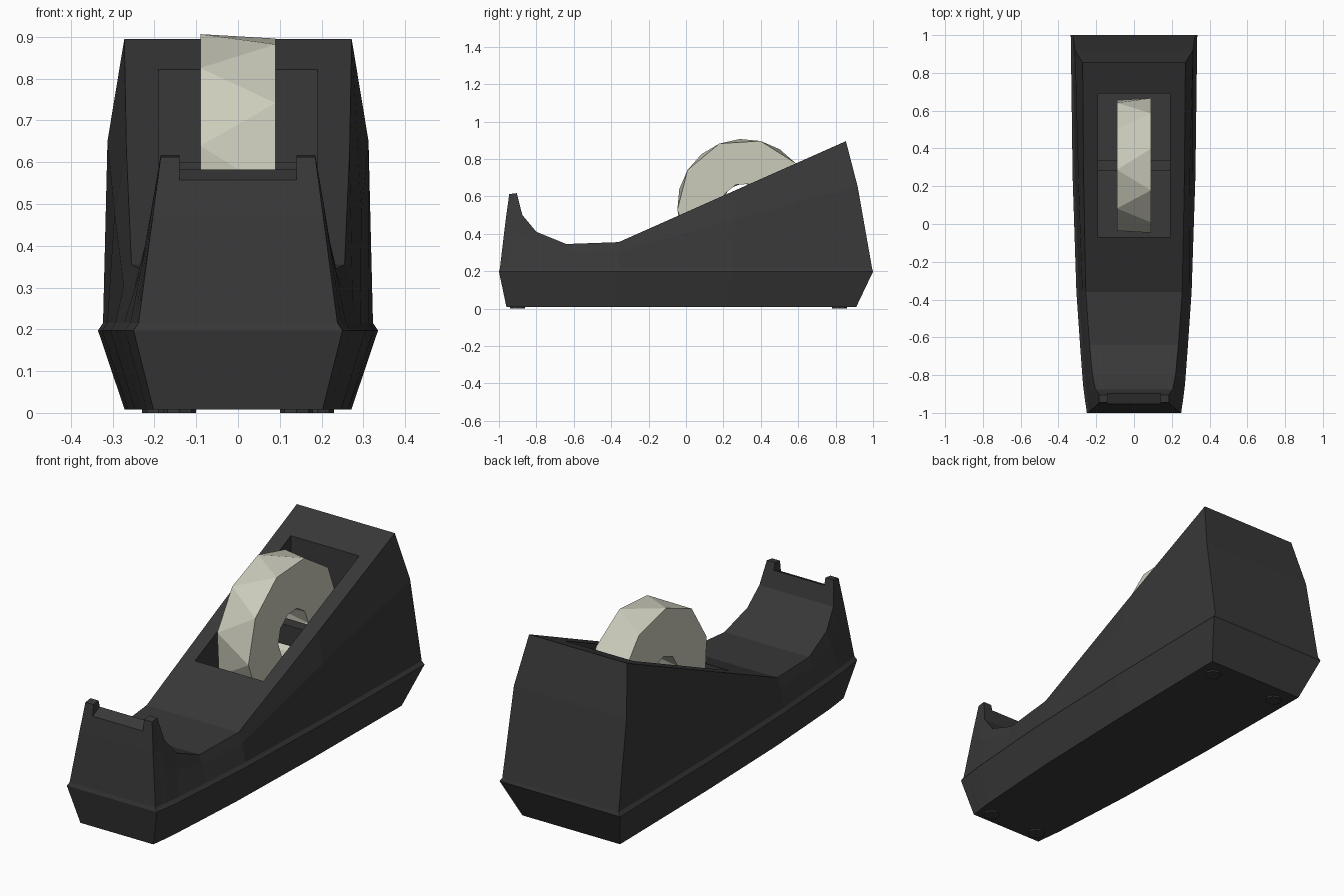
import bpy
import bmesh
from math import sin, cos, pi

cube = bpy.data.objects.get("Cube")
if cube:
    bpy.data.objects.remove(cube, do_unlink=True)


def material(name, color):
    m = bpy.data.materials.new(name)
    m.use_nodes = True
    m.diffuse_color = color
    bsdf = m.node_tree.nodes["Principled BSDF"]
    bsdf.inputs["Base Color"].default_value = color
    bsdf.inputs["Roughness"].default_value = 0.6
    return m


black = material("black plastic", (0.04, 0.04, 0.04, 1))
cream = material("cream tape", (0.6, 0.6, 0.5, 1))


def finish(bm, name, mat):
    bmesh.ops.recalc_face_normals(bm, faces=bm.faces)
    mesh = bpy.data.meshes.new(name)
    bm.to_mesh(mesh)
    bm.free()
    mesh.materials.append(mat)
    ob = bpy.data.objects.new(name, mesh)
    bpy.context.collection.objects.link(ob)
    return ob


def box(name, center, size, mat, tilt=0):
    bm = bmesh.new()
    bmesh.ops.create_cube(bm, size=1)
    bmesh.ops.scale(bm, vec=size, verts=bm.verts)
    ob = finish(bm, name, mat)
    ob.location = center
    ob.rotation_euler.x = tilt
    return ob


def cut(target, cutter):
    cutter.hide_render = True
    mod = target.modifiers.new("cut", 'BOOLEAN')
    mod.operation = 'DIFFERENCE'
    mod.solver = 'EXACT'
    mod.object = cutter
    bpy.context.view_layer.objects.active = target
    bpy.ops.object.modifier_apply(modifier=mod.name)
    bpy.data.objects.remove(cutter, do_unlink=True)


# Body: cross-sections from front to back
# (rim y, rim half-width, top y, top z, top half-width, side bulge)
stations = [
    (-1.0, 0.25, -0.945, 0.612, 0.185, 0.0),
    (-0.96, 0.255, -0.905, 0.617, 0.185, 0.0),
    (-0.93, 0.26, -0.875, 0.5, 0.205, 0.0),
    (-0.85, 0.27, -0.8, 0.41, 0.22, 0.0),
    (-0.65, 0.285, -0.64, 0.345, 0.235, 0.0),
    (-0.36, 0.305, -0.36, 0.355, 0.255, 0.005),
    (0.25, 0.325, 0.25, 0.626, 0.267, 0.012),
    (1.0, 0.335, 0.855, 0.895, 0.272, 0.022),
]
bm = bmesh.new()
rings = []
for ry, rw, ty, tz, tw, bulge in stations:
    sw, sz, k = rw - 0.012, 0.215, 0.64
    side = [
        (rw * 0.81, ry * 0.935 - 0.025, 0.008),
        (rw, ry, 0.197),
        (sw, ry * 0.995, sz),
        (sw + (tw - sw) * k + bulge, ry + (ty - ry) * k + bulge * 0.5, sz + (tz - sz) * k),
        (tw, ty, tz),
    ]
    loop = side + [(-x, y, z) for x, y, z in reversed(side)]
    rings.append([bm.verts.new(p) for p in loop])
n = len(rings[0])
for a, b in zip(rings, rings[1:]):
    for j in range(n):
        i = (j + 1) % n
        bm.faces.new((a[j], a[i], b[i], b[j]))
for r in (rings[0], rings[-1]):
    for j in range(n // 2 - 1):
        bm.faces.new((r[j], r[j + 1], r[n - 2 - j], r[n - 1 - j]))
body = finish(bm, "dispenser_body", black)

# Roll pocket and the notch between the two front horns
cut(body, box("pocket_cutter", (0, 0.31, 0.65), (0.38, 0.76, 1.0), black))
tilt = 0.43
cut(body, box("notch_cutter", (0, -0.92 - 0.1 * sin(tilt), 0.572 + 0.1 * cos(tilt)),
              (0.28, 0.2, 0.2), black, tilt))

# Axle across the pocket
box("roll_axle", (0, 0.31, 0.55), (0.39, 0.06, 0.1), black)

# Tape roll: faceted ring whose two outer rims are staggered
sides, half, cy, cz = 10, 0.09, 0.31, 0.55
bm = bmesh.new()


def rim(x, radius, phase):
    return [bm.verts.new((x, cy + radius * cos((i + phase) * 2 * pi / sides),
                          cz + radius * sin((i + phase) * 2 * pi / sides)))
            for i in range(sides)]


outer_l, outer_r = rim(half, 0.357, 0.1), rim(-half, 0.357, 0.6)
inner_l, inner_r = rim(half, 0.12, 0.1), rim(-half, 0.12, 0.6)
for i in range(sides):
    j = (i + 1) % sides
    for l, r in ((outer_l, outer_r), (inner_l, inner_r)):
        bm.faces.new((l[i], l[j], r[i]))
        bm.faces.new((l[j], r[j], r[i]))
    for o, c in ((outer_l, inner_l), (outer_r, inner_r)):
        bm.faces.new((o[i], o[j], c[j], c[i]))
finish(bm, "tape_roll", cream)

# Thin feet under the corners
for y, x in ((-0.9, 0.14), (0.82, 0.19)):
    for s in (-1, 1):
        bm = bmesh.new()
        bmesh.ops.create_cone(bm, cap_ends=True, segments=8, radius1=0.04, radius2=0.04, depth=0.01)
        foot = finish(bm, "foot", black)
        foot.location = (s * x, y, 0.005)
